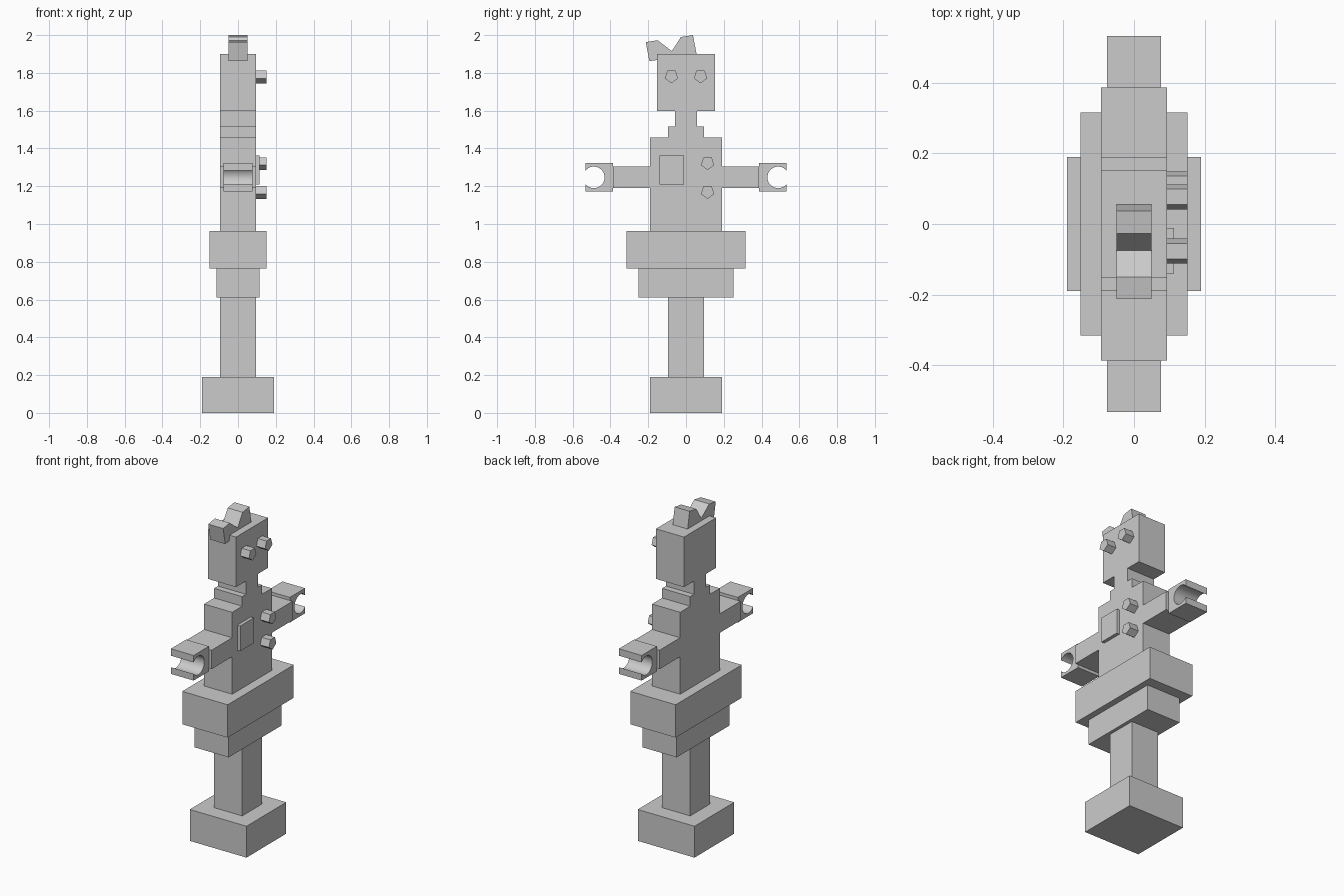
import bpy, bmesh, math

cube = bpy.data.objects.get("Cube")
if cube:
    bpy.data.objects.remove(cube)

grey = bpy.data.materials.new("plain grey")
grey.use_nodes = True
colour = (0.6, 0.6, 0.6, 1)
grey.diffuse_color = colour
grey.node_tree.nodes["Principled BSDF"].inputs["Base Color"].default_value = colour


def extrude(name, profile, x0, x1):
    """Extrude a (y, z) outline along x."""
    bm = bmesh.new()
    face = bm.faces.new([bm.verts.new((x0, y, z)) for y, z in profile])
    new = bmesh.ops.extrude_face_region(bm, geom=[face])["geom"]
    moved = [v for v in new if isinstance(v, bmesh.types.BMVert)]
    bmesh.ops.translate(bm, verts=moved, vec=(x1 - x0, 0, 0))
    bmesh.ops.recalc_face_normals(bm, faces=bm.faces)
    mesh = bpy.data.meshes.new(name)
    bm.to_mesh(mesh)
    bm.free()
    mesh.materials.append(grey)
    obj = bpy.data.objects.new(name, mesh)
    bpy.context.collection.objects.link(obj)
    return obj


def block(name, half_x, half_y, z0, z1):
    w = half_y
    return extrude(name, [(-w, z0), (w, z0), (w, z1), (-w, z1)], -half_x, half_x)


# Stacked base, leg and skirt
block("base", 0.19, 0.19, 0, 0.19)
block("leg", 0.094, 0.094, 0.19, 0.61)
block("lower_skirt", 0.114, 0.252, 0.61, 0.764)
block("upper_skirt", 0.152, 0.316, 0.764, 0.963)

# Torso, arms, neck and head share one mirrored outline
half = [(0.19, 0.963), (0.19, 1.19), (0.387, 1.19), (0.387, 1.305),
        (0.19, 1.305), (0.19, 1.459), (0.094, 1.459), (0.094, 1.517),
        (0.057, 1.517), (0.057, 1.597), (0.153, 1.597), (0.153, 1.9)]
extrude("body", half + [(-y, z) for y, z in reversed(half)], -0.094, 0.094)

# Clasp hands with a round opening at the tip
centre_y, centre_z, radius, tip = 0.488, 1.247, 0.057, 0.533
opening = math.acos((tip - centre_y) / radius)
steps = 24
arc = []
for i in range(steps + 1):
    a = opening + (2 * math.pi - 2 * opening) * i / steps
    arc.append((centre_y + radius * math.cos(a), centre_z + radius * math.sin(a)))
hand = [(tip, 1.324)] + arc + [(tip, 1.172), (0.387, 1.172), (0.387, 1.324)]
for side, sign in (("left", 1), ("right", -1)):
    obj = extrude(side + "_hand", [(sign * y, z) for y, z in hand], -0.076, 0.076)
    for poly in obj.data.polygons:
        y, z = poly.center.y * sign - centre_y, poly.center.z - centre_z
        poly.use_smooth = abs(poly.normal.x) < 0.5 and math.hypot(y, z) < radius

# Five-sided eyes and buttons
pegs = {"back_eye": (0.077, 1.782), "front_eye": (-0.077, 1.782),
        "upper_button": (0.114, 1.323), "lower_button": (0.114, 1.17)}
for name, (y, z) in pegs.items():
    angles = [math.radians(72 * i - 90) for i in range(5)]
    extrude(name, [(y + 0.037 * math.cos(a), z + 0.037 * math.sin(a)) for a in angles],
            0.094, 0.152)

# Chest badge
extrude("chest_badge", [(-0.141, 1.21), (-0.011, 1.21), (-0.011, 1.363), (-0.141, 1.363)],
        0.094, 0.114)

# Tilted, notched crown
extrude("crown", [(-0.194, 1.862), (0.056, 1.899), (0.037, 2.0), (-0.027, 1.99),
                  (-0.075, 1.915), (-0.15, 1.973), (-0.213, 1.963)], -0.05, 0.05)
